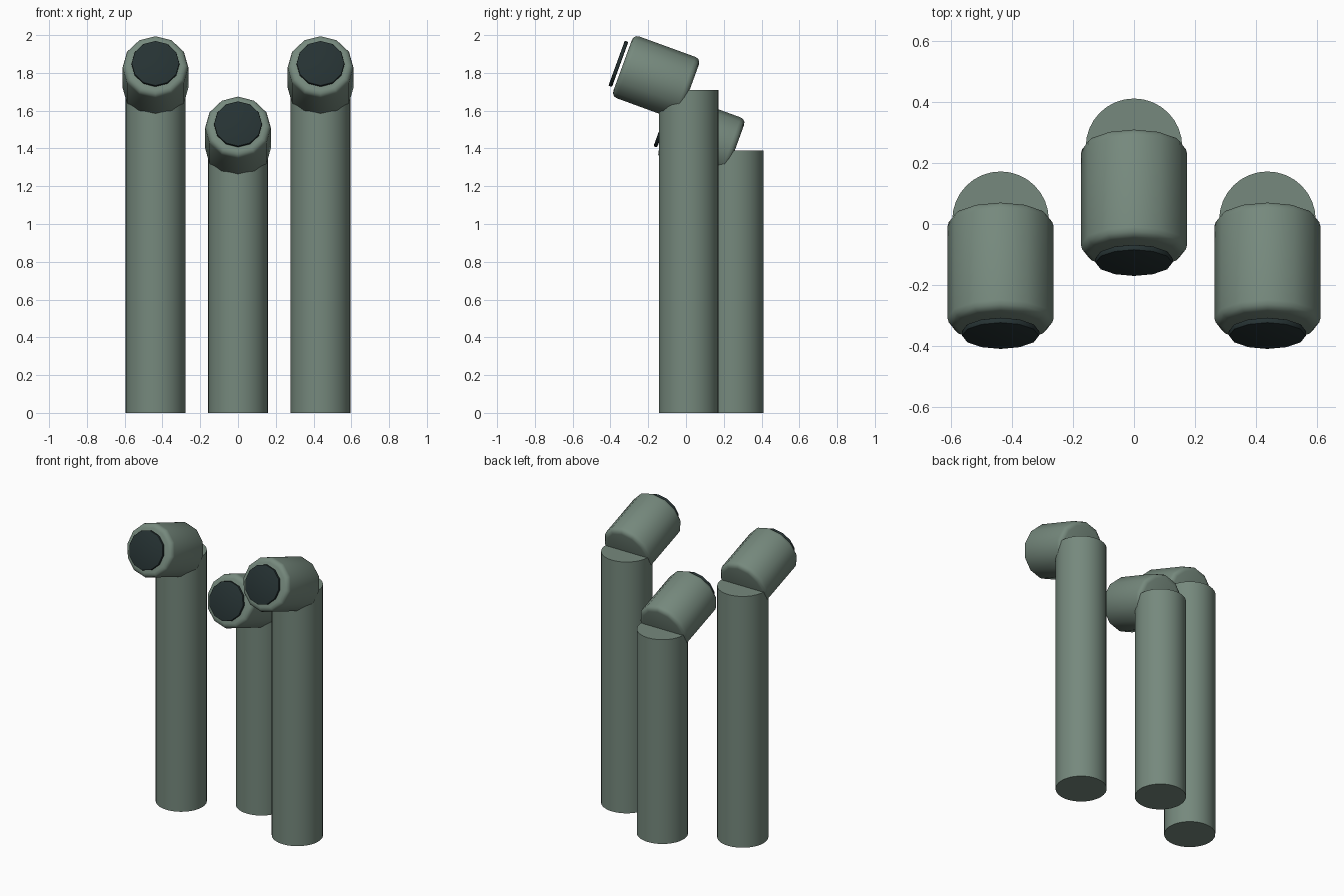
import bpy
import math

cube = bpy.data.objects.get("Cube")
if cube:
    bpy.data.objects.remove(cube, do_unlink=True)


def material(name, color):
    m = bpy.data.materials.new(name)
    m.use_nodes = True
    m.diffuse_color = color
    m.node_tree.nodes["Principled BSDF"].inputs["Base Color"].default_value = color
    return m


paint = material("grey green paint", (0.18, 0.25, 0.205, 1))
glass = material("dark glass", (0.019, 0.032, 0.033, 1))
TILT = math.radians(70)


def cylinder(name, sides, radius, depth, location, mat, tilt=0, bevel=0, segments=3):
    bpy.ops.mesh.primitive_cylinder_add(vertices=sides, radius=radius, depth=depth,
                                        location=location, rotation=(tilt, 0, 0))
    obj = bpy.context.object
    obj.name = name
    obj.data.materials.append(mat)
    if bevel:
        # Round only the rims, where caps meet the sides
        mod = obj.modifiers.new("rounded rim", "BEVEL")
        mod.width = bevel
        mod.segments = segments
        mod.limit_method = "ANGLE"
        mod.angle_limit = math.radians(60)
        bpy.ops.object.modifier_apply(modifier=mod.name)
    bpy.ops.object.shade_smooth_by_angle(angle=math.radians(40))
    return obj


def periscope(side, x, y, height):
    # Upright tube
    cylinder(side + "_tube", 32, 0.158, height, (x, y, height / 2), paint)
    # Tilted head resting in the tube top
    cylinder(side + "_head", 12, 0.174, 0.378, (x, y - 0.172, height + 0.065),
             paint, TILT, 0.03)
    # Dark lens disc floating just ahead of the head
    cylinder(side + "_lens", 12, 0.127, 0.02, (x, y - 0.372, height + 0.138),
             glass, TILT, 0.005, 2)


periscope("right", -0.437, 0.014, 1.71)
periscope("left", 0.437, 0.014, 1.71)
periscope("middle", 0, 0.253, 1.39)
